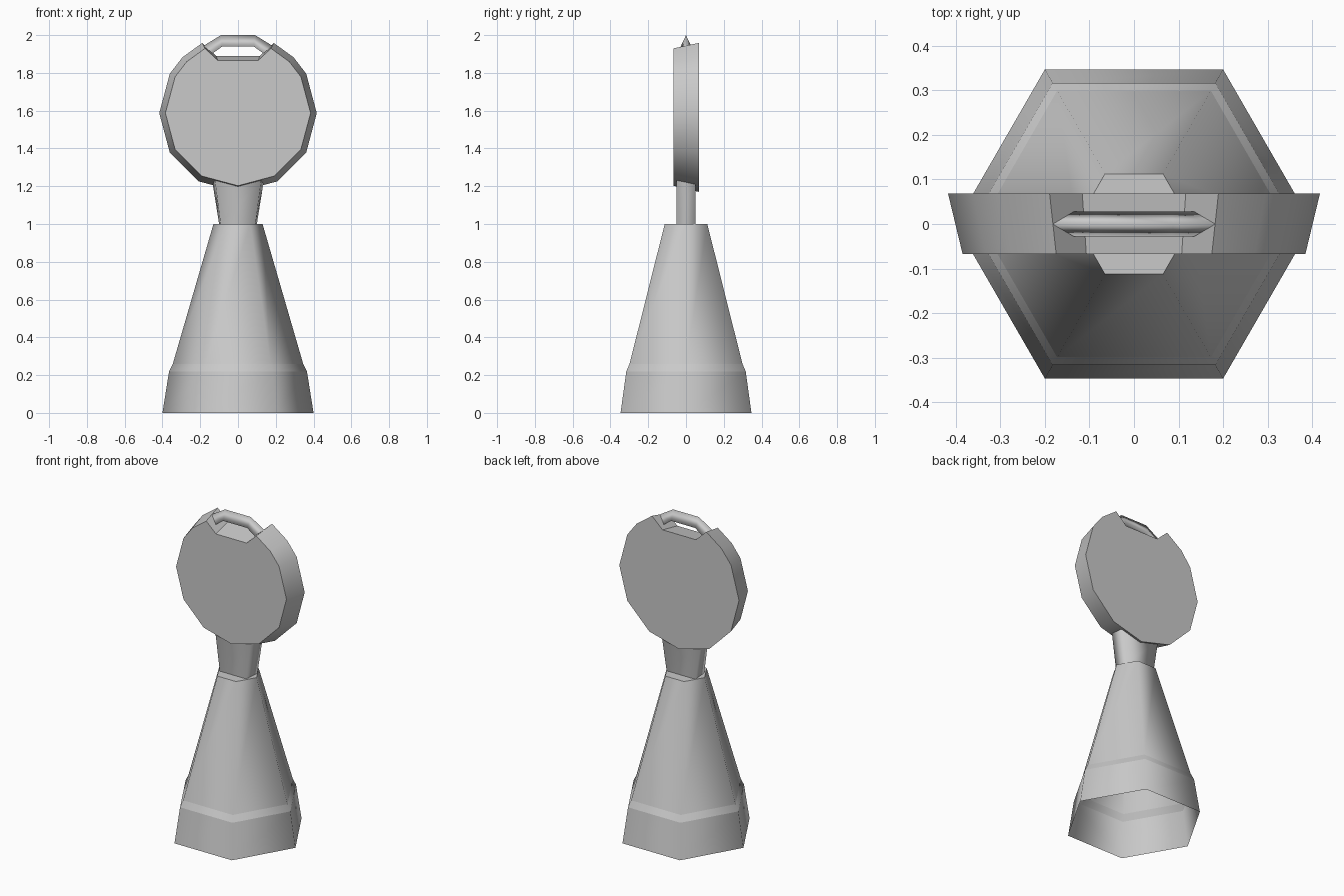
import bpy, bmesh
from math import sin, cos, radians

cube = bpy.data.objects.get("Cube")
if cube:
    bpy.data.objects.remove(cube, do_unlink=True)

grey = bpy.data.materials.new("plain_grey")
grey.use_nodes = True
colour = (0.588, 0.588, 0.588, 1)
grey.diffuse_color = colour
grey.node_tree.nodes["Principled BSDF"].inputs["Base Color"].default_value = colour


def loft(name, rings, caps=(True, True), limit=35, sharp_rings=False):
    """Skin a list of equal-length closed rings; edges bent beyond the limit stay sharp."""
    bm = bmesh.new()
    loops = [[bm.verts.new(p) for p in ring] for ring in rings]
    n = len(loops[0])
    for a, b in zip(loops, loops[1:]):
        for i in range(n):
            j = (i + 1) % n
            bm.faces.new((a[i], a[j], b[j], b[i]))
    cap_faces = [bm.faces.new(loop) for loop, on in
                 ((loops[0], caps[0]), (loops[-1], caps[1])) if on]
    bmesh.ops.recalc_face_normals(bm, faces=bm.faces)
    for f in bm.faces:
        f.smooth = True
    for e in bm.edges:
        if len(e.link_faces) == 2 and e.calc_face_angle() > radians(limit):
            e.smooth = False
    for f in cap_faces:
        for e in f.edges:
            e.smooth = False
    if sharp_rings:
        for loop in loops:
            for i in range(n):
                bm.edges.get((loop[i], loop[(i + 1) % n])).smooth = False
    mesh = bpy.data.meshes.new(name)
    bm.to_mesh(mesh)
    bm.free()
    mesh.materials.append(grey)
    obj = bpy.data.objects.new(name, mesh)
    bpy.context.collection.objects.link(obj)
    return obj


# Hexagonal hollow body, open underneath
profile = [(0.40, 0), (0.365, 0.22), (0.345, 0.26), (0.13, 1.0)]
loft("body", [[(r * cos(radians(60 * k)), r * sin(radians(60 * k)), z) for k in range(6)]
              for r, z in profile], caps=(False, True), limit=70, sharp_rings=True)

# Flat neck flaring upwards, a little wider at the back
loft("neck", [[(-f, -0.05, z), (f, -0.05, z), (b, 0.05, z), (-b, 0.05, z)]
              for f, b, z in ((0.092, 0.10, 1.0), (0.122, 0.137, 1.23))], limit=100)

# Round head: tapered polygon disc with a notch cut in its top
centre, radius = 1.587, 0.417
right = [(radius * cos(radians(a)), radius * sin(radians(a)))
         for a in (-60, -30, 0, 30, 45, 63)] + [(0.116, 0.303)]
outline = [(0, -radius)] + right + [(-x, z) for x, z in reversed(right)]
loft("head", [[(x * s, y, centre + z * s) for x, z in outline]
              for s, y in ((0.922, -0.067), (1.0, 0.068))])

# Grip bridging the notch: three-sided bar with its ridge on top
ridge = [(-0.183, 1.943), (-0.09, 2.0), (0.09, 2.0), (0.183, 1.943)]
inner = [(-0.135, 1.903), (-0.083, 1.94), (0.083, 1.94), (0.135, 1.903)]
loft("grip", [[(rx, 0, rz), (ix, -0.028, iz), (ix, 0.028, iz)]
              for (rx, rz), (ix, iz) in zip(ridge, inner)], limit=170)
